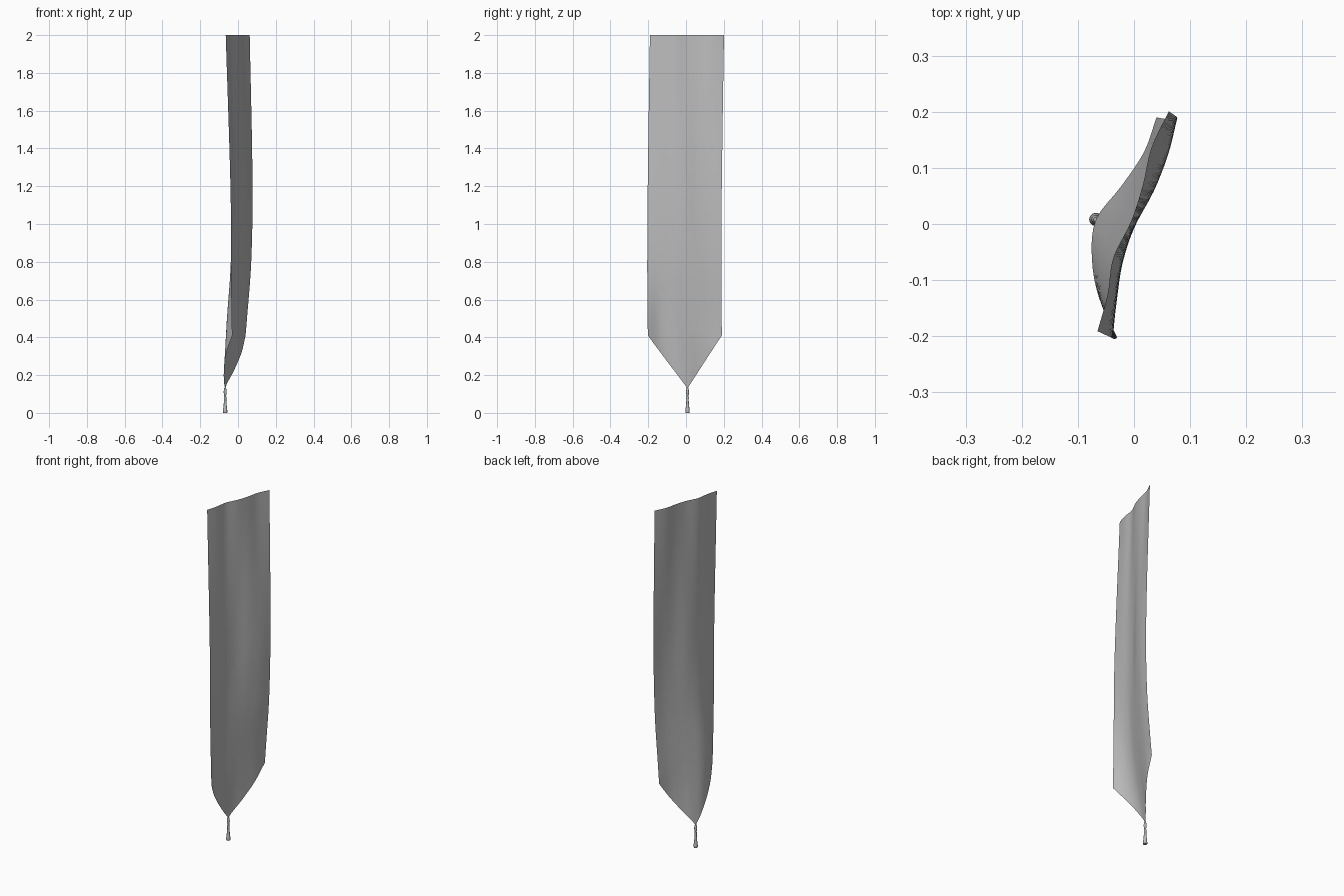
import bpy, bmesh, math

default = bpy.data.objects.get("Cube")
if default:
    bpy.data.objects.remove(default, do_unlink=True)

grey = bpy.data.materials.new("plain grey")
grey.use_nodes = True
colour = (0.5, 0.5, 0.5, 1)
grey.diffuse_color = colour
grey.node_tree.nodes["Principled BSDF"].inputs["Base Color"].default_value = colour


def add_object(name, bm):
    mesh = bpy.data.meshes.new(name)
    bm.to_mesh(mesh)
    bm.free()
    mesh.materials.append(grey)
    mesh.shade_smooth()
    obj = bpy.data.objects.new(name, mesh)
    bpy.context.collection.objects.link(obj)
    return obj


def spline(xs, ys, x):
    """Smooth curve through the points (xs, ys), with xs ascending."""
    slope = []
    for i in range(len(xs)):
        a, b = max(i - 1, 0), min(i + 1, len(xs) - 1)
        slope.append((ys[b] - ys[a]) / (xs[b] - xs[a]))
    i = max(k for k in range(len(xs) - 1) if xs[k] <= x or k == 0)
    h = xs[i + 1] - xs[i]
    t = (x - xs[i]) / h
    return ((2*t**3 - 3*t**2 + 1) * ys[i] + (t**3 - 2*t**2 + t) * h * slope[i]
            + (3*t**2 - 2*t**3) * ys[i + 1] + (t**3 - t**2) * h * slope[i + 1])


# Hanging cloth: sideways bend across the width, from the pointed hem to the top
ACROSS = [-1, -2/3, -1/3, 0, 1/3, 2/3, 1]
HEIGHTS = [0.48, 0.8, 1.2, 2.0]
BENDS = [
    [-.030, -.062, -.075, -.068, -.022, .018, .040],
    [-.031, -.058, -.055, -.030, .000, .027, .046],
    [-.036, -.038, -.030, -.005, .025, .052, .070],
    [-.040, -.031, -.021, .000, .035, .060, .077],
    [-.065, -.047, -.037, -.005, .016, .031, .062],
]
COLS, ROWS = 24, 32


def cloth_point(u, t):
    hem = 0.13 + 0.28 * abs(u)
    z = hem + (2 - hem) * t
    levels = [hem] + HEIGHTS
    x = spline(levels, [spline(ACROSS, row, u) for row in BENDS], z)
    middle = spline([0.13, 0.42, 0.9, 1.4, 2.0], [.008, -.006, -.009, -.004, .005], z)
    return x, middle + 0.196 * u, z


bm = bmesh.new()
grid = [[bm.verts.new(cloth_point(2 * c / COLS - 1, (r / ROWS) ** 1.3))
         for c in range(COLS + 1)] for r in range(ROWS + 1)]
for r in range(ROWS):
    for c in range(COLS):
        bm.faces.new((grid[r][c], grid[r][c + 1], grid[r + 1][c + 1], grid[r + 1][c]))
add_object("banner_cloth", bm)

# Tassel: a turned profile of (radius, height), closed at both ends
PROFILE = [(.004, .135), (.006, .125), (.008, .112), (.007, .1), (.005, .092),
           (.007, .08), (.006, .07), (.008, .04), (.011, .015), (.012, .004), (.010, 0)]
SIDES = 12
bm = bmesh.new()
rings = [[bm.verts.new((-.068 + r * math.cos(a), .008 + r * math.sin(a), z))
          for a in (2 * math.pi * k / SIDES for k in range(SIDES))] for r, z in PROFILE]
for upper, lower in zip(rings, rings[1:]):
    for k in range(SIDES):
        n = (k + 1) % SIDES
        bm.faces.new((upper[k], lower[k], lower[n], upper[n]))
bm.faces.new(rings[0])
bm.faces.new(rings[-1][::-1])
tassel = add_object("tassel", bm)
bpy.context.view_layer.objects.active = tassel
tassel.select_set(True)
bpy.ops.object.shade_smooth_by_angle(angle=math.radians(50))
